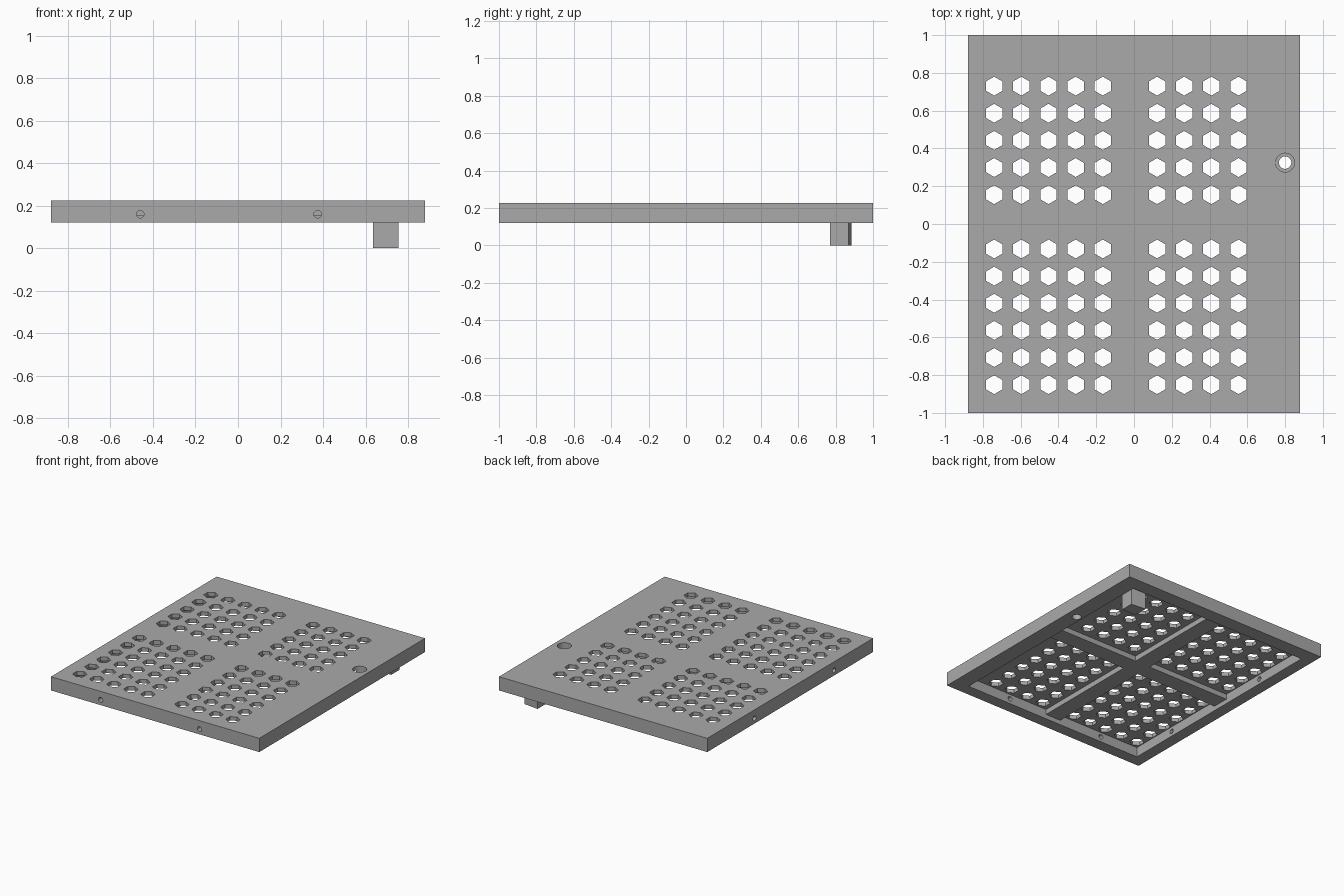
import bpy
import bmesh
from math import pi
from mathutils import Matrix, Vector

if "Cube" in bpy.data.objects:
    bpy.data.objects.remove(bpy.data.objects["Cube"])

grey = bpy.data.materials.new("plain grey")
grey.use_nodes = True
colour = (0.4, 0.4, 0.4, 1)
grey.diffuse_color = colour
grey.node_tree.nodes["Principled BSDF"].inputs["Base Color"].default_value = colour

TOP, RIM, FLOOR, RIB = 0.225, 0.12, 0.195, 0.155
PITCH = 0.1437


def add_box(bm, low, high):
    low, high = Vector(low), Vector(high)
    place = Matrix.Translation((low + high) / 2) @ Matrix.Diagonal((*(high - low), 1))
    return bmesh.ops.create_cube(bm, size=1, matrix=place)["verts"]


def add_prism(bm, centre, radius, length, sides, turn=Matrix()):
    bmesh.ops.create_cone(bm, cap_ends=True, segments=sides, radius1=radius,
                          radius2=radius, depth=length,
                          matrix=Matrix.Translation(centre) @ turn)


def finish(name, bm):
    mesh = bpy.data.meshes.new(name)
    bm.to_mesh(mesh)
    bm.free()
    mesh.materials.append(grey)
    obj = bpy.data.objects.new(name, mesh)
    bpy.context.collection.objects.link(obj)
    return obj


def cut(target, name, bm):
    cutter = finish(name, bm)
    cutter.hide_render = True
    mod = target.modifiers.new(name, "BOOLEAN")
    mod.object = cutter
    mod.operation = "DIFFERENCE"
    mod.solver = "EXACT"
    bpy.context.view_layer.objects.active = target
    bpy.ops.object.modifier_apply(modifier=name)
    bpy.data.objects.remove(cutter)


# Solid slab
bm = bmesh.new()
add_box(bm, (-0.88, -1, RIM), (0.88, 1, TOP))
panel = finish("vent_panel", bm)

# Four recesses under the slab, leaving the rim
bm = bmesh.new()
add_box(bm, (-0.79, -0.91, 0), (0.755, 0.89, FLOOR))
cut(panel, "recess_cutter", bm)

# Hexagonal vents, skipping the middle row and column
bm = bmesh.new()
for col in range(10):
    for row in range(12):
        if col != 5 and row != 5:
            centre = (-0.74 + PITCH * col, 0.73 - PITCH * row, TOP)
            add_prism(bm, centre, 0.05, 0.3, 6)
cut(panel, "vent_cutter", bm)

# Screw holes through the front and right-hand rims
bm = bmesh.new()
for x in (-0.46, 0.375):
    add_prism(bm, (x, -0.96, 0.16), 0.018, 0.2, 24, Matrix.Rotation(pi / 2, 4, "X"))
for y in (0.43, -0.53):
    add_prism(bm, (-0.84, y, 0.16), 0.018, 0.2, 24, Matrix.Rotation(pi / 2, 4, "Y"))
cut(panel, "screw_cutter", bm)

# Stepped lock hole in the wide rim
for name, radius, base in (("bore_cutter", 0.033, 0), ("step_cutter", 0.05, 0.16)):
    bm = bmesh.new()
    add_prism(bm, (0.8, 0.325, base + 0.2), radius, 0.4, 32)
    cut(panel, name, bm)

# Crossed stiffening ribs
bm = bmesh.new()
add_box(bm, (-0.79, -0.06, RIB), (0.755, 0.07, FLOOR))
finish("cross_rib", bm)
bm = bmesh.new()
add_box(bm, (-0.085, -0.91, RIB), (0.045, 0.89, FLOOR))
finish("long_rib", bm)

# Corner peg, its back face slightly slanted
bm = bmesh.new()
for v in add_box(bm, (0.635, 0.77, 0), (0.755, 0.885, FLOOR)):
    if v.co.x > 0.7 and v.co.y > 0.8:
        v.co.y = 0.87
finish("corner_peg", bm)
